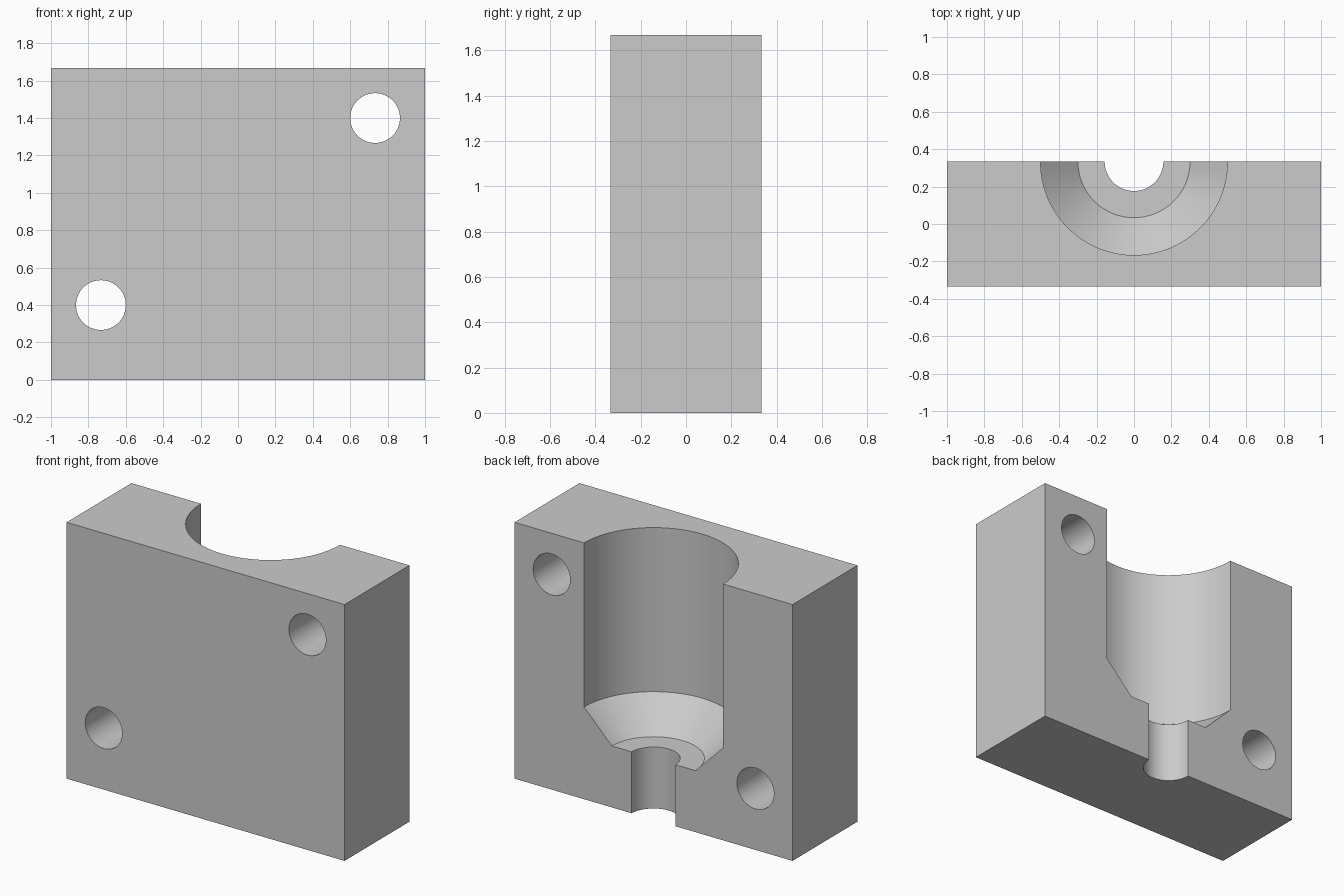
import bpy
import bmesh
from math import pi, cos, sin, radians
from mathutils import Matrix

if "Cube" in bpy.data.objects:
    bpy.data.objects.remove(bpy.data.objects["Cube"])

WIDTH, DEPTH, HEIGHT = 2.0, 0.667, 1.667
BACK = DEPTH / 2

grey = bpy.data.materials.new("plain grey")
grey.use_nodes = True
grey.diffuse_color = (0.6, 0.6, 0.6, 1)
grey.node_tree.nodes["Principled BSDF"].inputs["Base Color"].default_value = (0.6, 0.6, 0.6, 1)


def make_object(name, bm):
    bmesh.ops.recalc_face_normals(bm, faces=bm.faces)
    mesh = bpy.data.meshes.new(name)
    bm.to_mesh(mesh)
    bm.free()
    mesh.materials.append(grey)
    obj = bpy.data.objects.new(name, mesh)
    bpy.context.collection.objects.link(obj)
    return obj


def lathe(name, profile, matrix, sides=64):
    """Closed solid turned from (radius, height) points around local z."""
    bm = bmesh.new()
    rings = []
    for r, z in profile:
        rings.append([bm.verts.new((r * cos(2 * pi * i / sides), r * sin(2 * pi * i / sides), z))
                      for i in range(sides)])
    for low, high in zip(rings, rings[1:]):
        for i in range(sides):
            j = (i + 1) % sides
            bm.faces.new((low[i], low[j], high[j], high[i]))
    bm.faces.new(rings[0][::-1])
    bm.faces.new(rings[-1])
    bm.transform(matrix)
    return make_object(name, bm)


# Rectangular block
bm = bmesh.new()
bmesh.ops.create_cube(bm, size=1, matrix=Matrix.Translation((0, 0, HEIGHT / 2))
                      @ Matrix.Diagonal((WIDTH, DEPTH, HEIGHT, 1)))
block = make_object("mould_half_block", bm)

# Stepped bore: neck, flat ledge, cone, wide cylinder, centred on the back face
bore_profile = [(0.157, -0.2), (0.157, 0.4), (0.3, 0.4), (0.5, 0.6), (0.5, HEIGHT + 0.2)]
cutters = [lathe("bore_cutter", bore_profile, Matrix.Translation((0, BACK, 0)))]

# Two through holes at opposite corners
for name, x, z in (("upper_hole_cutter", 0.733, 1.4), ("lower_hole_cutter", -0.733, 0.4)):
    place = Matrix.Translation((x, 0, z)) @ Matrix.Rotation(pi / 2, 4, "X")
    cutters.append(lathe(name, [(0.133, -DEPTH), (0.133, DEPTH)], place))

# Cut the block, bake the result and drop the cutters
for cutter in cutters:
    cutter.hide_render = True
    cut = block.modifiers.new(cutter.name, "BOOLEAN")
    cut.operation = "DIFFERENCE"
    cut.solver = "EXACT"
    cut.object = cutter
bpy.context.view_layer.update()
baked = bpy.data.meshes.new_from_object(block.evaluated_get(bpy.context.evaluated_depsgraph_get()))
block.modifiers.clear()
block.data = baked
baked.materials.clear()
baked.materials.append(grey)
for face in baked.polygons:
    face.material_index = 0
for cutter in cutters:
    bpy.data.objects.remove(cutter)

# Smooth round walls, sharp edges
bpy.ops.object.select_all(action="DESELECT")
block.select_set(True)
bpy.context.view_layer.objects.active = block
bpy.ops.object.shade_smooth_by_angle(angle=radians(30))
